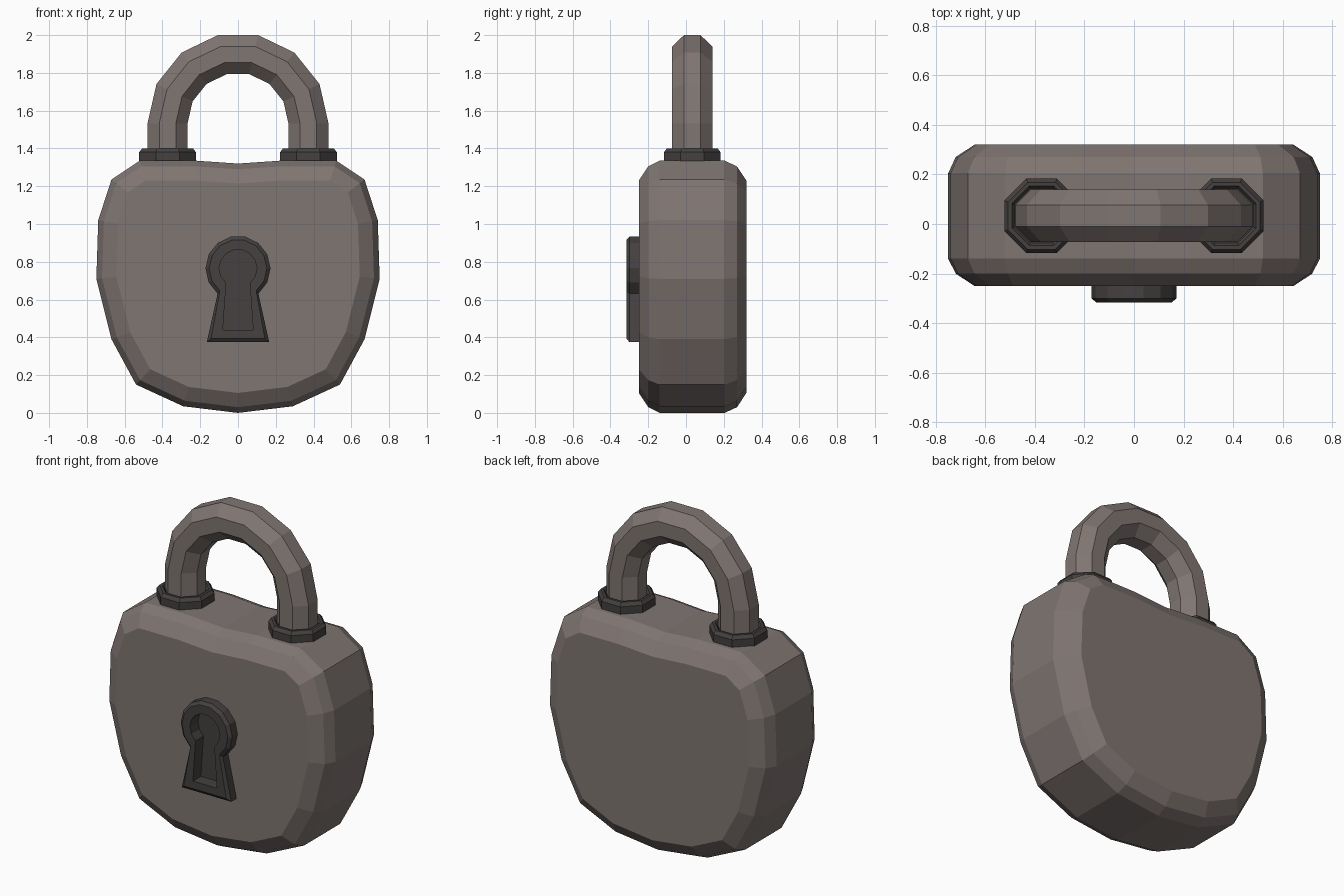
import bpy, bmesh
from math import cos, sin, pi, radians
from mathutils import Vector

if "Cube" in bpy.data.objects:
    bpy.data.objects.remove(bpy.data.objects["Cube"])


def material(name, rgb):
    m = bpy.data.materials.new(name)
    m.use_nodes = True
    m.diffuse_color = (*rgb, 1)
    m.node_tree.nodes["Principled BSDF"].inputs["Base Color"].default_value = (*rgb, 1)
    return m


METAL = material("warm_grey_metal", (0.215, 0.18, 0.168))
DARK = material("dark_iron", (0.058, 0.052, 0.05))


def loft(name, loops, mat):
    """Skin a stack of equal-length closed loops and cap both ends."""
    bm = bmesh.new()
    rings = [[bm.verts.new(p) for p in loop] for loop in loops]
    n = len(rings[0])
    for a, b in zip(rings, rings[1:]):
        for i in range(n):
            j = (i + 1) % n
            bm.faces.new((a[i], a[j], b[j], b[i]))
    bm.faces.new(rings[0])
    bm.faces.new(rings[-1])
    bmesh.ops.recalc_face_normals(bm, faces=bm.faces)
    mesh = bpy.data.meshes.new(name)
    bm.to_mesh(mesh)
    bm.free()
    mesh.materials.append(mat)
    obj = bpy.data.objects.new(name, mesh)
    bpy.context.collection.objects.link(obj)
    return obj


def inset(points, d):
    """Mitred inward offset of a counter-clockwise outline."""
    out = []
    for i, p in enumerate(points):
        e1 = (p - points[i - 1]).normalized()
        e2 = (points[(i + 1) % len(points)] - p).normalized()
        n1, n2 = Vector((-e1.y, e1.x)), Vector((-e2.y, e2.x))
        out.append(p + (n1 + n2) * d / (1 + n1.dot(n2)))
    return out


def at_y(points, y):
    return [(p[0], y, p[1]) for p in points]


def octagon(apothem):
    r = apothem / cos(pi / 8)
    return [(r * cos(a), r * sin(a)) for a in (pi / 8 + k * pi / 4 for k in range(8))]


def keyhole(radius, half_width, bottom, centre=0.765):
    """Round head with a flared skirt."""
    arc = [radians(-51 + 282 * k / 11) for k in range(12)]
    pts = [(radius * cos(a), centre + radius * sin(a)) for a in arc]
    return pts + [(-half_width, bottom), (half_width, bottom)]


# Lock body: mirrored outline, rounded towards front and back
half = [(0.29, 0.035), (0.54, 0.15), (0.67, 0.39), (0.75, 0.71), (0.74, 1.02),
        (0.67, 1.235), (0.52, 1.335), (0.22, 1.335)]
outline = [Vector(p) for p in
           [(0, 0)] + half + [(0, 1.32)] + [(-x, z) for x, z in reversed(half)]]
sections = [(-0.25, 0.105), (-0.20, 0.03), (-0.14, 0), (0.205, 0), (0.27, 0.03), (0.32, 0.105)]
body = loft("lock_body", [at_y(inset(outline, d), y) for y, d in sections], METAL)

# Opening in the body behind the keyhole plate
opening = keyhole(0.12, 0.10, 0.42)
cutter = loft("keyhole_cutter", [at_y(opening, -0.4), at_y(opening, -0.11)], DARK)
cutter.hide_render = True
cut = body.modifiers.new("keyhole_opening", "BOOLEAN")
cut.operation = "DIFFERENCE"
cut.solver = "EXACT"
cut.object = cutter
bpy.context.view_layer.objects.active = body
bpy.ops.object.modifier_apply(modifier=cut.name)
bpy.data.objects.remove(cutter)

# Keyhole plate with its recessed pocket
outer = keyhole(0.172, 0.165, 0.375)
rim = keyhole(0.153, 0.142, 0.395)
hole = keyhole(0.10, 0.08, 0.44)
loft("keyhole_plate", [at_y(outer, -0.24), at_y(outer, -0.30), at_y(rim, -0.316),
                       at_y(hole, -0.316), at_y(hole, -0.13)], DARK)

# Shackle: octagonal bar swept up, over a seven-segment arch, and down
LEG, MID_Y, SPRING = 0.373, 0.033, 1.533
path = [(Vector((LEG, 0, 1.30)), 0)]
path += [(Vector((LEG * cos(a), 0, SPRING + LEG * sin(a))), a)
         for a in (pi * k / 7 for k in range(8))]
path.append((Vector((-LEG, 0, 1.30)), pi))
bar = octagon(0.106)
loft("shackle", [[c + Vector((u * cos(a), MID_Y + v, u * sin(a))) for u, v in bar]
                 for c, a in path], METAL)

# Collars where the shackle enters the body
for side, x in (("left", LEG), ("right", -LEG)):
    steps = [(0.15, 1.32), (0.15, 1.38), (0.135, 1.40), (0.12, 1.40), (0.11, 1.385)]
    loft(side + "_collar", [[(x + u, MID_Y + v, z) for u, v in octagon(r)]
                            for r, z in steps], DARK)
